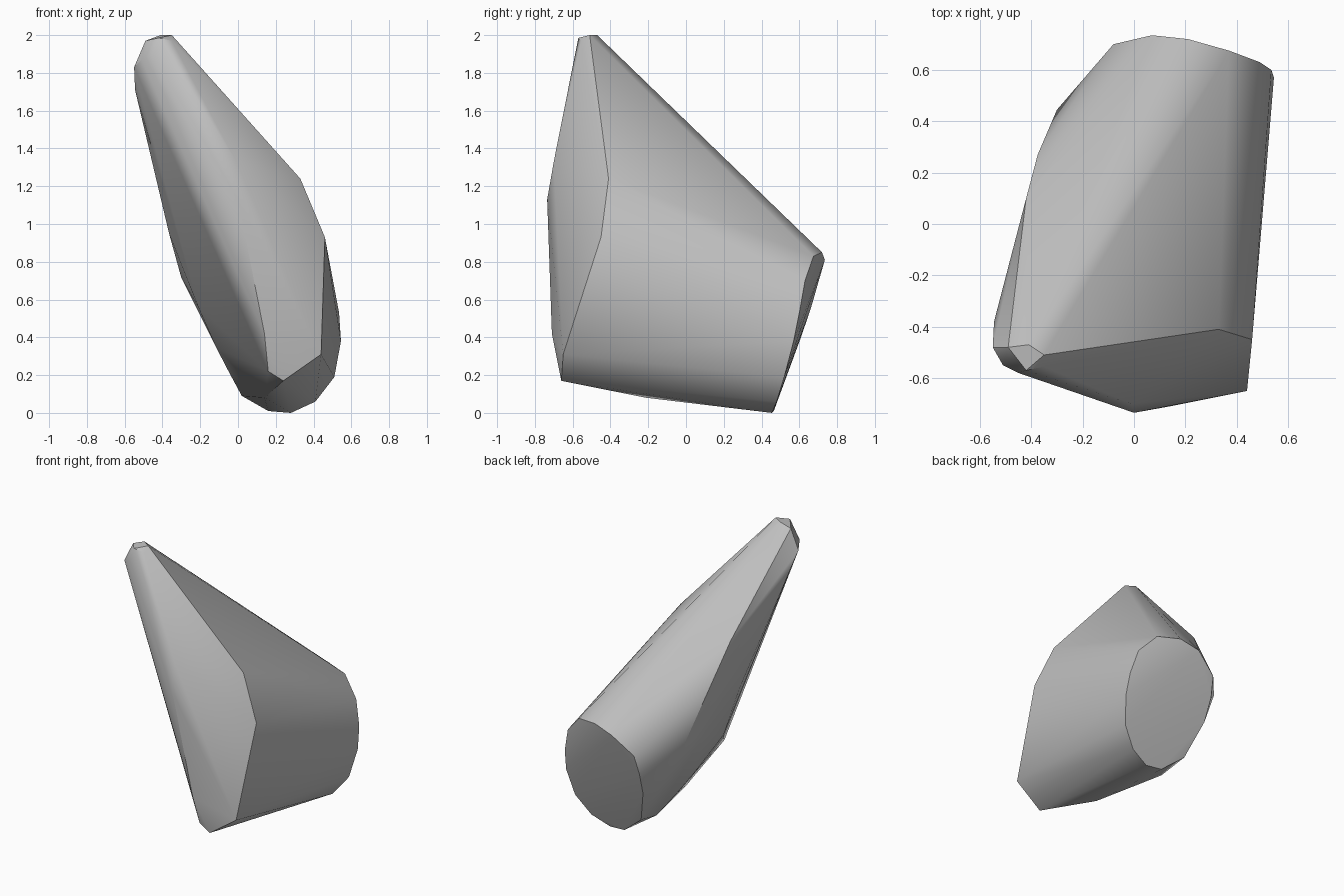
import bpy, bmesh, math

cube = bpy.data.objects.get("Cube")
if cube:
    bpy.data.objects.remove(cube, do_unlink=True)

# Stone colour
stone = bpy.data.materials.new("stone_grey")
stone.use_nodes = True
grey = (0.53, 0.53, 0.53, 1)
stone.diffuse_color = grey
stone.node_tree.nodes["Principled BSDF"].inputs["Base Color"].default_value = grey

# Nearly flat oval base cut
base = [(.37, .675, .83), (.21, .72, .85), (.07, .735, .81), (-.08, .7, .69),
        (-.095, .66, .55), (-.085, .605, .39), (0, .505, .14), (.16, .465, .01),
        (.28, .455, 0), (.41, .48, .06), (.51, .52, .19), (.545, .57, .38),
        (.535, .6, .53), (.49, .63, .7)]

# Pointed tip
tip = [(-.35, -.51, 2), (-.41, -.47, 2), (-.35, -.555, 1.97), (-.42, -.57, 1.985),
       (-.49, -.48, 1.97), (-.55, -.48, 1.83), (-.545, -.38, 1.71),
       (-.51, -.55, 1.87), (-.45, -.58, 1.9)]

# Front facet and its side corners
front = [(0, -.735, 1.13), (-.01, -.7, 1.33), (.14, -.71, .42), (.44, -.65, .31),
         (.46, -.45, .93), (.33, -.41, 1.24), (.24, -.66, .17), (.16, -.66, .22)]

# Rounded far flank, from the shoulder down to the underside
flank = [(-.42, .1, 1.37), (-.375, .27, 1.09), (-.3, .445, .74),
         (-.365, -.08, .95), (-.3, .24, .715), (-.21, -.12, .56),
         (-.115, .06, .345), (-.05, .165, .22), (.02, .3, .09), (.14, -.21, .08)]

# Wrap the corners in one convex stone
bm = bmesh.new()
for p in base + tip + front + flank:
    bm.verts.new(p)
bmesh.ops.convex_hull(bm, input=bm.verts)
loose = [v for v in bm.verts if not v.link_faces]
bmesh.ops.delete(bm, geom=loose, context="VERTS")
bmesh.ops.dissolve_limit(bm, angle_limit=math.radians(1), verts=bm.verts, edges=bm.edges)
bmesh.ops.recalc_face_normals(bm, faces=bm.faces)
mesh = bpy.data.meshes.new("stone")
bm.to_mesh(mesh)
bm.free()
mesh.materials.append(stone)
rock = bpy.data.objects.new("stone", mesh)
bpy.context.collection.objects.link(rock)

# Soft shading with crisp breaks
bpy.context.view_layer.objects.active = rock
rock.select_set(True)
bpy.ops.object.shade_smooth_by_angle(angle=math.radians(32))
